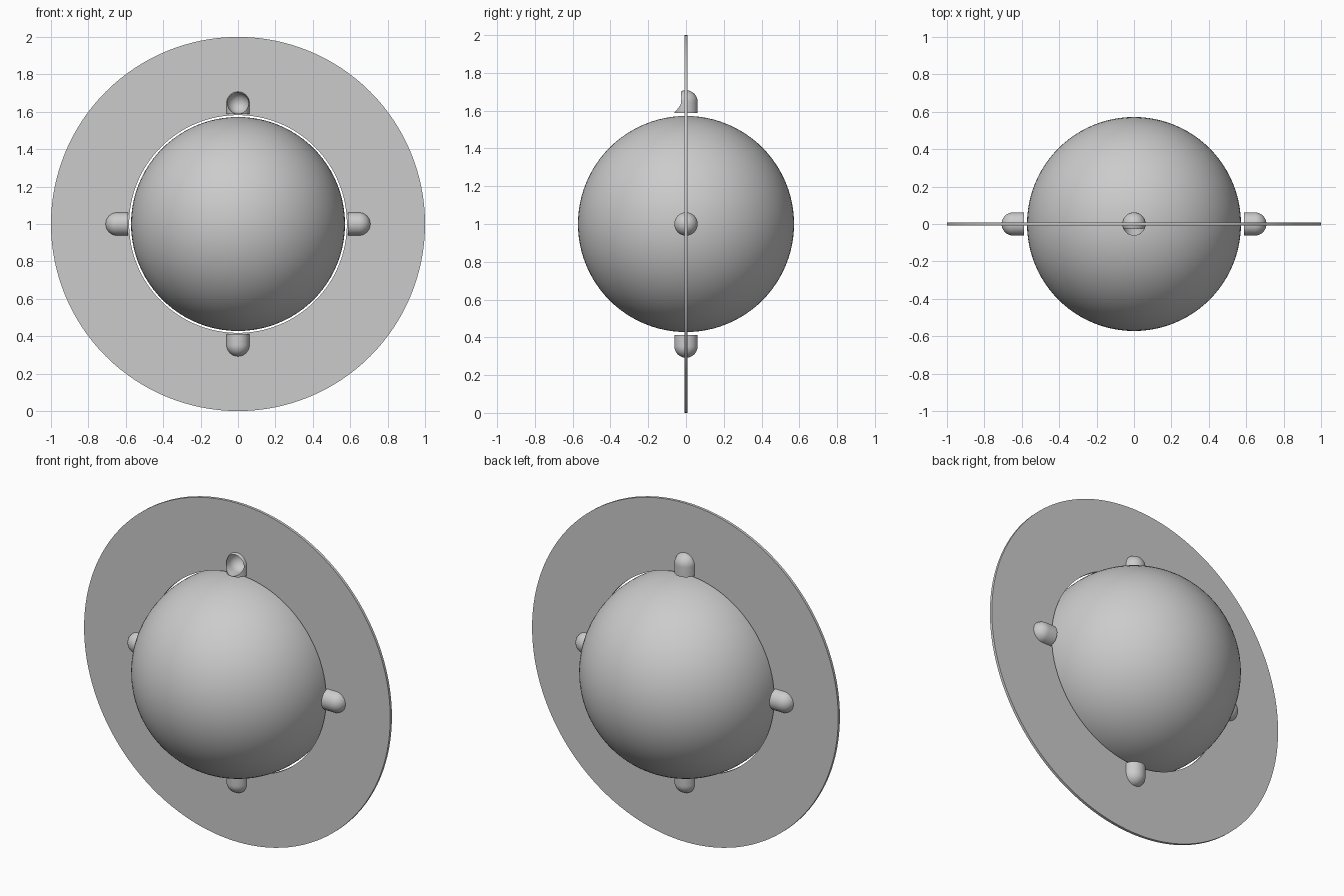
import bpy, bmesh, math
from mathutils import Matrix, Vector

if "Cube" in bpy.data.objects:
    bpy.data.objects.remove(bpy.data.objects["Cube"])

CENTRE = Vector((0, 0, 1))
BALL_R, RING_IN, RING_OUT, RING_T = 0.572, 0.582, 1.0, 0.016
POD_R, SCOOP_R, POD_BASE, POD_MID = 0.062, 0.0565, 0.588, 0.646

grey = bpy.data.materials.new("plain grey")
grey.diffuse_color = (0.6, 0.6, 0.6, 1)
grey.use_nodes = True
grey.node_tree.nodes["Principled BSDF"].inputs["Base Color"].default_value = grey.diffuse_color


def make(name, bm, location=CENTRE):
    bmesh.ops.recalc_face_normals(bm, faces=bm.faces)
    mesh = bpy.data.meshes.new(name)
    bm.to_mesh(mesh)
    bm.free()
    mesh.materials.append(grey)
    ob = bpy.data.objects.new(name, mesh)
    ob.location = location
    bpy.context.collection.objects.link(ob)
    return ob


def lathe(profile, steps, closed=False):
    """Spin an (r, z) profile around z."""
    bm = bmesh.new()
    verts = [bm.verts.new((r, 0, z)) for r, z in profile]
    edges = [bm.edges.new(p) for p in zip(verts, verts[1:])]
    if closed:
        edges.append(bm.edges.new((verts[-1], verts[0])))
    bmesh.ops.spin(bm, geom=verts + edges, cent=(0, 0, 0), axis=(0, 0, 1),
                   angle=math.tau, steps=steps, use_merge=True)
    bmesh.ops.remove_doubles(bm, verts=bm.verts, dist=1e-5)
    return bm


def bullet(radius, start, mid, sides=48, rings=12):
    """Capped cylinder from start to mid, ending in a hemisphere."""
    dome = [(radius * math.cos(a), mid + radius * math.sin(a))
            for a in (i * math.pi / 2 / rings for i in range(rings))]
    return lathe([(0, start), (radius, start)] + dome + [(0, mid + radius)], sides)


def smooth(ob):
    bpy.ops.object.select_all(action='DESELECT')
    bpy.context.view_layer.objects.active = ob
    ob.select_set(True)
    bpy.ops.object.shade_smooth_by_angle(angle=math.radians(35))


def cut(ob, cutter):
    mod = ob.modifiers.new("scoop", 'BOOLEAN')
    mod.operation, mod.solver, mod.object = 'DIFFERENCE', 'EXACT', cutter
    bpy.context.view_layer.objects.active = ob
    bpy.ops.object.modifier_apply(modifier=mod.name)


# Central ball
bm = bmesh.new()
bmesh.ops.create_uvsphere(bm, u_segments=96, v_segments=48, radius=BALL_R)
smooth(make("ball", bm))

# Flat upright ring around the ball
h = RING_T / 2
bm = lathe([(RING_IN, -h), (RING_OUT, -h), (RING_OUT, h), (RING_IN, h)], 128, closed=True)
bm.transform(Matrix.Rotation(math.pi / 2, 4, 'X'))
ring = make("ring", bm)

# Four domed pods pointing outward, each hollowed from the front
for i, side in enumerate(("top", "right", "bottom", "left")):
    turn = Matrix.Rotation(i * math.pi / 2, 4, 'Y')
    bm = bullet(POD_R, POD_BASE, POD_MID)
    bm.transform(turn)
    pod = make("pod_" + side, bm)

    # Round-ended scoop, lying front to back
    bm = bullet(SCOOP_R, -0.2, 0)
    bm.transform(turn @ Matrix.Translation((0, 0, POD_MID)) @ Matrix.Rotation(-math.pi / 2, 4, 'X'))
    scoop = make("scoop_cutter", bm)
    scoop.hide_render = True
    bpy.context.view_layer.update()
    cut(pod, scoop)
    cut(ring, scoop)
    bpy.data.objects.remove(scoop)
    smooth(pod)

smooth(ring)
